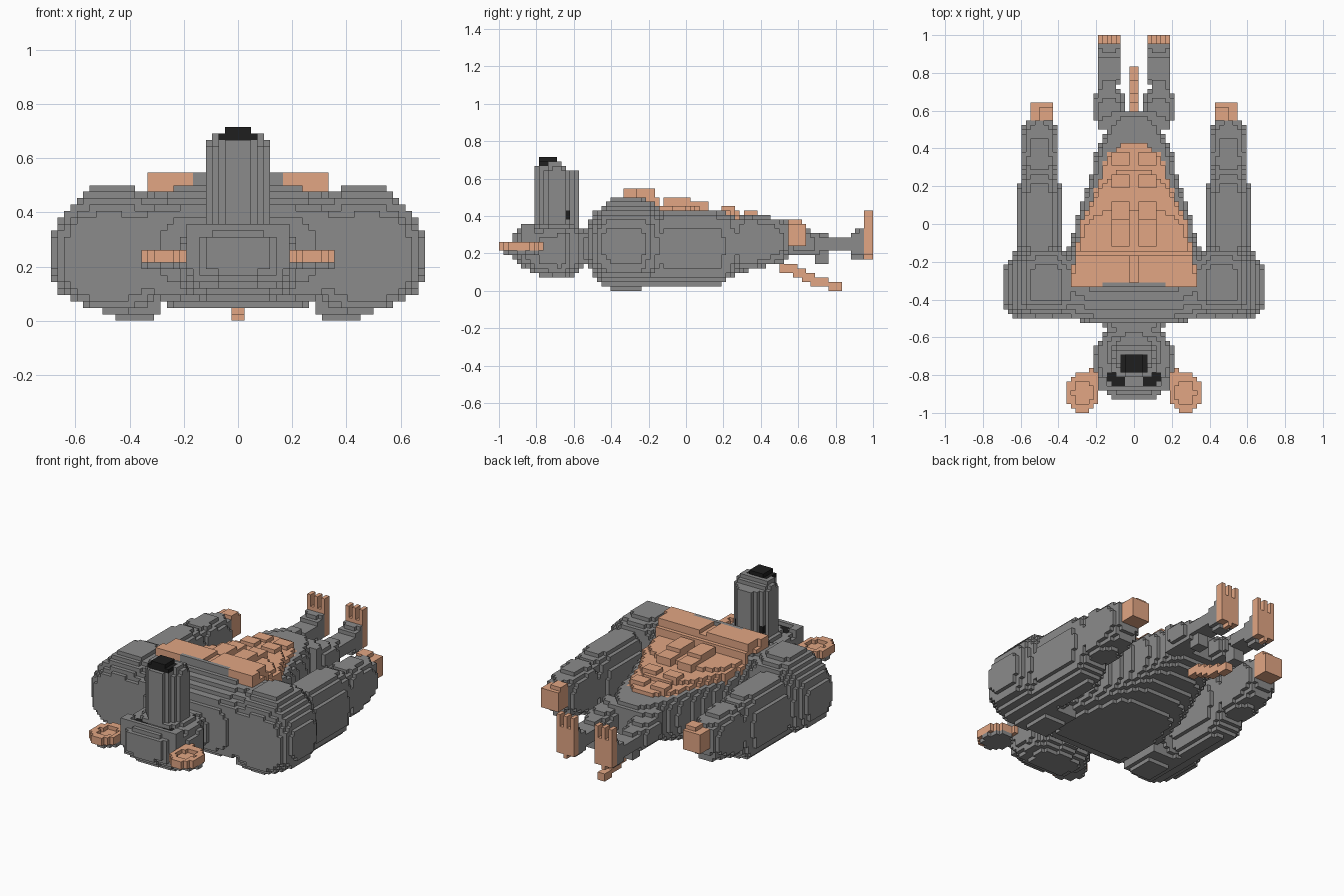
import bpy

V = 1 / 42                      # voxel edge
NX, NY, NZ = 29, 42, 31         # half width, half length, height in voxels
claimed = {}                    # voxel -> part name
parts = []                      # (name, material)


def material(name, rgb):
    m = bpy.data.materials.new(name)
    m.diffuse_color = (*rgb, 1)
    return m


GREY = material("grey fur", (0.26, 0.26, 0.26))
SKIN = material("tan skin", (0.76, 0.38, 0.23))
BLACK = material("black", (0.013, 0.013, 0.013))


def box(x0, x1, y0, y1, z0, z1):
    """Block, mirrored in x."""
    return lambda x, y, z: x0 < x < x1 and y0 < y < y1 and z0 < z < z1


def loft(cx, power, *stations):
    """Rounded body along y, mirrored in x; stations are (y, half width, bottom, top)."""
    def test(x, y, z):
        for a, b in zip(stations, stations[1:]):
            if a[0] <= y < b[0]:
                t = (y - a[0]) / (b[0] - a[0])
                w, lo, hi = (p + (q - p) * t for p, q in zip(a[1:], b[1:]))
                u = abs(x - cx) / w
                v = abs(z - (lo + hi) / 2) / ((hi - lo) / 2)
                return u ** power + v ** power <= 1
        return False
    return test


def disc(cx, cy, rx, ry, z0, z1, hole=0, power=2):
    """Upright oval slab or column, with an optional round hollow."""
    def test(x, y, z):
        r = abs((x - cx) / rx) ** power + abs((y - cy) / ry) ** power
        return z0 < z < z1 and hole <= r <= 1
    return test


def slanted(shape):
    """Slope off the outer lower and outer upper edges of an arm."""
    return lambda x, y, z: (x < .43 + 2.2 * z and x < .69 - .85 * (z - .33)
                            and shape(x, y, z))


def add_part(name, mat, *shapes):
    """Claim every free voxel that lies in one of the shapes."""
    parts.append((name, mat))
    for i in range(NX):
        for j in range(-NY, NY):
            for k in range(NZ):
                p = ((i + .5) * V, (j + .5) * V, (k + .5) * V)
                if (i, j, k) not in claimed and any(s(*p) for s in shapes):
                    claimed[i, j, k] = claimed[-1 - i, j, k] = name


# Face details
add_part("nose", BLACK, box(0, .072, -.79, -.69, .665, .692), box(0, .05, -.79, -.69, .665, .72))
add_part("eyes", BLACK, box(.095, .145, -.84, -.785, .30, .34), box(.045, .12, -.86, -.81, .30, .34))
add_part("mouth_corners", BLACK, box(.07, .1, -.645, -.62, .38, .43))

# Head and upright rounded snout
add_part("snout", GREY,
         disc(0, -.69, .124, .12, .3, .645, power=1.65),
         box(0, .12, -.72, -.665, .3, .668), box(0, .096, -.745, -.65, .3, .668),
         box(0, .072, -.79, -.65, .3, .668), box(0, .05, -.812, -.665, .5, .668),
         box(0, .096, -.74, -.665, .6, .692))
add_part("head", GREY, loft(0, 3.5,
         (-.92, .12, .18, .32), (-.87, .18, .13, .33), (-.79, .205, .08, .35),
         (-.66, .215, .07, .36), (-.61, .18, .08, .36), (-.56, .15, .13, .33),
         (-.48, .2, .14, .34)),
         box(0, .167, -.885, -.858, .25, .357), box(.143, .19, -.885, -.8, .25, .357))
add_part("ears", SKIN, disc(.27, -.89, .09, .112, .214, .24),
         disc(.27, -.89, .09, .112, .235, .263, .35), box(.17, .25, -.85, -.77, .214, .263))
add_part("ear_backs", GREY, disc(.27, -.88, .078, .09, .19, .215))

# Chest and belly skin
add_part("collar", GREY, box(0, .167, -.334, -.309, .4, .55))
abs_rows = [(-.12, .02, .50), (.03, .13, .476), (.19, .27, .452), (.31, .38, .428)]
add_part("chest", SKIN, box(.024, .335, -.334, -.26, .476, .55),
         box(.024, .31, -.27, -.165, .476, .55),
         box(0, .335, -.334, -.21, .476, .505),
         box(0, .03, -.334, -.165, .4, .525), box(0, .31, -.17, -.14, .4, .505))
add_part("belly", SKIN,
         loft(0, 5, (-.15, .305, .30, .465), (0, .285, .29, .45), (.1, .235, .28, .437),
              (.25, .175, .27, .42), (.36, .145, .27, .41), (.44, .04, .27, .40)),
         *[box(.024, .12, a, b, .38, top) for a, b, top in abs_rows])

# Torso
add_part("torso", GREY, loft(0, 4.2,
         (-.53, .20, .14, .37), (-.49, .38, .09, .42), (-.40, .42, .055, .47),
         (-.31, .40, .05, .51), (-.16, .36, .045, .48), (-.1, .335, .045, .445),
         (.1, .285, .05, .42), (.25, .23, .08, .40), (.38, .2, .12, .395),
         (.5, .14, .15, .39), (.6, .13, .2, .36)))

# Arms
add_part("shoulders", GREY, slanted(loft(.47, 2.3,
         (-.5, .17, .09, .38), (-.45, .21, .03, .45), (-.39, .23, .01, .505),
         (-.25, .23, .01, .505), (-.15, .16, .03, .46))),
         box(.31, .45, -.405, -.235, 0, .1), box(.28, .5, -.43, -.16, .02, .1))
add_part("upper_arms", GREY, slanted(loft(.5, 2.8,
         (-.17, .09, .06, .41), (-.12, .115, .02, .43), (.17, .115, .02, .43),
         (.24, .10, .07, .41), (.28, .07, .13, .38))))
add_part("forearms", GREY, slanted(loft(.5, 3,
         (.26, .08, .13, .38), (.31, .105, .11, .405), (.42, .10, .13, .40),
         (.52, .085, .15, .38), (.55, .06, .22, .36))))
add_part("hands", SKIN, box(.425, .55, .545, .65, .238, .358), box(.425, .50, .545, .62, .35, .382))

# Legs and upright feet
add_part("legs", GREY, loft(.133, 3,
         (.5, .06, .18, .37), (.6, .08, .19, .34), (.67, .08, .18, .32),
         (.73, .045, .2, .3), (.78, .06, .21, .295), (.9, .06, .20, .295)),
         box(.095, .17, .68, .76, .145, .3),
         loft(.133, 5, (.89, .06, .175, .315), (.955, .06, .175, .335)))
add_part("feet", SKIN, box(.072, .19, .952, 1, .19, .36), box(.119, .143, .952, 1, .166, .2),
         *[box(x, x + V, .952, 1, .35, .43) for x in (3 * V, 5 * V, 7 * V)])

# Drooping tail
add_part("tail", SKIN, loft(0, 12,
         (.49, .025, .10, .155), (.58, .025, .085, .14), (.68, .025, .03, .085),
         (.76, .025, .01, .06), (.835, .025, -.005, .05)))

# The six cube sides: outward step and corner offsets
SIDES = {
    (1, 0, 0): ((1, 0, 0), (1, 1, 0), (1, 1, 1), (1, 0, 1)),
    (-1, 0, 0): ((0, 0, 0), (0, 0, 1), (0, 1, 1), (0, 1, 0)),
    (0, 1, 0): ((0, 1, 0), (0, 1, 1), (1, 1, 1), (1, 1, 0)),
    (0, -1, 0): ((0, 0, 0), (1, 0, 0), (1, 0, 1), (0, 0, 1)),
    (0, 0, 1): ((0, 0, 1), (1, 0, 1), (1, 1, 1), (0, 1, 1)),
    (0, 0, -1): ((0, 0, 0), (0, 1, 0), (1, 1, 0), (1, 0, 0)),
}

# Turn each part's exposed voxel sides into a mesh object
for name, mat in parts:
    index, faces = {}, []
    for (i, j, k), owner in claimed.items():
        if owner != name:
            continue
        for (dx, dy, dz), corners in SIDES.items():
            if (i + dx, j + dy, k + dz) not in claimed:
                faces.append([index.setdefault((i + a, j + b, k + c), len(index))
                              for a, b, c in corners])
    mesh = bpy.data.meshes.new(name)
    mesh.from_pydata([(a * V, b * V, c * V) for a, b, c in index], [], faces)
    mesh.materials.append(mat)
    bpy.context.collection.objects.link(bpy.data.objects.new(name, mesh))
